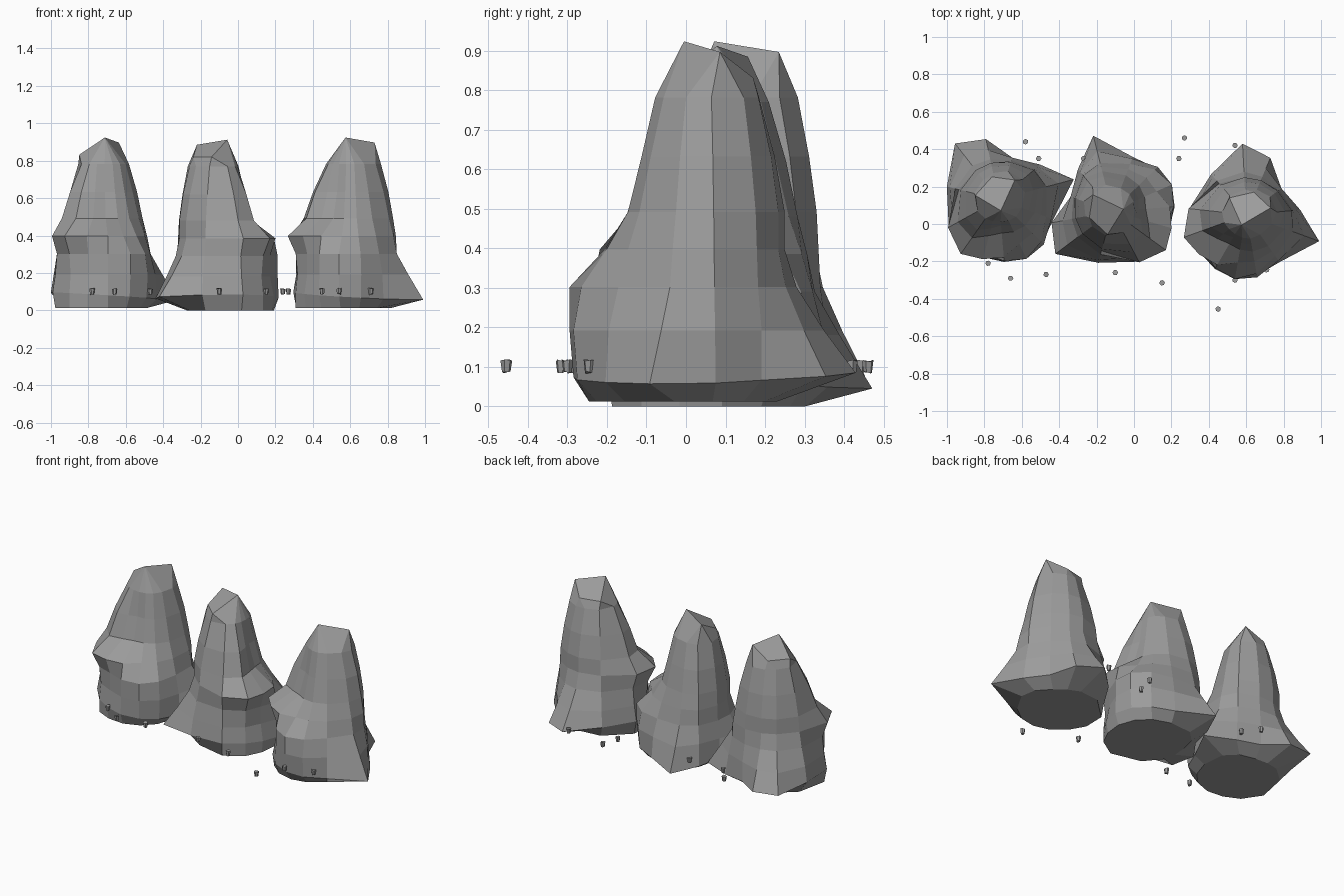
import bpy, bmesh, math, random

if "Cube" in bpy.data.objects:
    bpy.data.objects.remove(bpy.data.objects["Cube"])

random.seed(4)
stone = bpy.data.materials.new("grey_stone")
stone.diffuse_color = (0.33, 0.33, 0.33, 1)
stone.use_nodes = True
stone.node_tree.nodes["Principled BSDF"].inputs["Base Color"].default_value = stone.diffuse_color

# Directions around the rock, then one radius per direction at each height
ANGLES = [-20, 5, 37, 67, 93, 131, 174, 200, 220, 240, 260, 280, 305]
RINGS = [
    (0.00, [.23, .20, .16, .16, .18, .22, .29, .31, .31, .31, .30, .28, .25]),
    (0.065, [.415, .29, .235, .33, .38, .286, .306, .31, .32, .335, .34, .33, .31]),
    (0.18, [.33, .27, .235, .27, .30, .27, .29, .30, .30, .33, .35, .34, .30]),
    (0.29, [.265, .25, .22, .22, .23, .24, .28, .31, .30, .33, .35, .32, .27]),
    (0.385, [.245, .245, .215, .20, .20, .22, .31, .355, .33, .31, .26, .255, .24]),
    (0.48, [.22, .23, .21, .20, .20, .21, .25, .25, .20, .18, .19, .20, .205]),
    (0.62, [.19, .205, .19, .18, .175, .18, .20, .20, .16, .14, .155, .165, .17]),
    (0.77, [.145, .165, .16, .145, .135, .135, .13, .125, .12, .12, .125, .13, .13]),
]
# Slanted top facet and which of its corners each direction runs up to
TOP = [(-.025, -.055, .912), (.13, .036, .885), (.04, .12, .82), (-.09, .09, .82)]
TOP_OF = [1, 1, 1, 2, 2, 3, 3, 0, 0, 0, 0, 0, 0]


def finish(bm, name):
    bmesh.ops.recalc_face_normals(bm, faces=bm.faces)
    mesh = bpy.data.meshes.new(name)
    bm.to_mesh(mesh)
    bm.free()
    mesh.materials.append(stone)
    obj = bpy.data.objects.new(name, mesh)
    bpy.context.collection.objects.link(obj)
    return obj


def rock(name, x, y, z, turn):
    bm = bmesh.new()
    rows = []
    for height, radii in RINGS:
        row = []
        for a, r in zip(ANGLES, radii):
            t = math.radians(a)
            # the foot flare dips towards its long spur
            dip = 0.02 * math.cos(t + 0.35) if height == 0.065 else 0
            row.append(bm.verts.new((r * math.cos(t), r * math.sin(t), height - dip)))
        rows.append(row)
    n = len(ANGLES)
    bm.faces.new(rows[0])
    for low, high in zip(rows, rows[1:]):
        for i in range(n):
            j = (i + 1) % n
            bm.faces.new((low[i], low[j], high[j], high[i]))
    # cap
    top = [bm.verts.new(p) for p in TOP]
    bm.faces.new(top)
    for i in range(n):
        j = (i + 1) % n
        a, b = top[TOP_OF[i]], top[TOP_OF[j]]
        bm.faces.new((rows[-1][i], rows[-1][j], b) if a == b
                     else (rows[-1][i], rows[-1][j], b, a))
    obj = finish(bm, name)
    obj.location = (x, y, z)
    obj.rotation_euler.z = math.radians(turn)


# Three tall rocks, the same boulder turned differently
rock("left_rock", -.723, .131, .012, 35)
rock("middle_rock", -.117, .069, 0, 124)
rock("right_rock", .60, .05, .012, 0)

# Small pebbles scattered around them
PEBBLES = [(-.58, .44), (-.51, .35), (-.27, .35), (.27, .46), (.24, .35), (.54, .42),
           (-.78, -.21), (-.66, -.29), (-.47, -.27), (-.10, -.26), (.15, -.315),
           (.45, -.455), (.54, -.30), (.71, -.245)]
for k, (x, y) in enumerate(PEBBLES):
    bm = bmesh.new()
    bmesh.ops.create_cone(bm, cap_ends=True, segments=6, radius1=.011, radius2=.015, depth=.03)
    for v in bm.verts:
        v.co.z += random.uniform(-.003, .003)
    p = finish(bm, f"pebble_{k + 1}")
    p.location = (x, y, .101)
    p.rotation_euler.z = random.uniform(0, 6.28)
